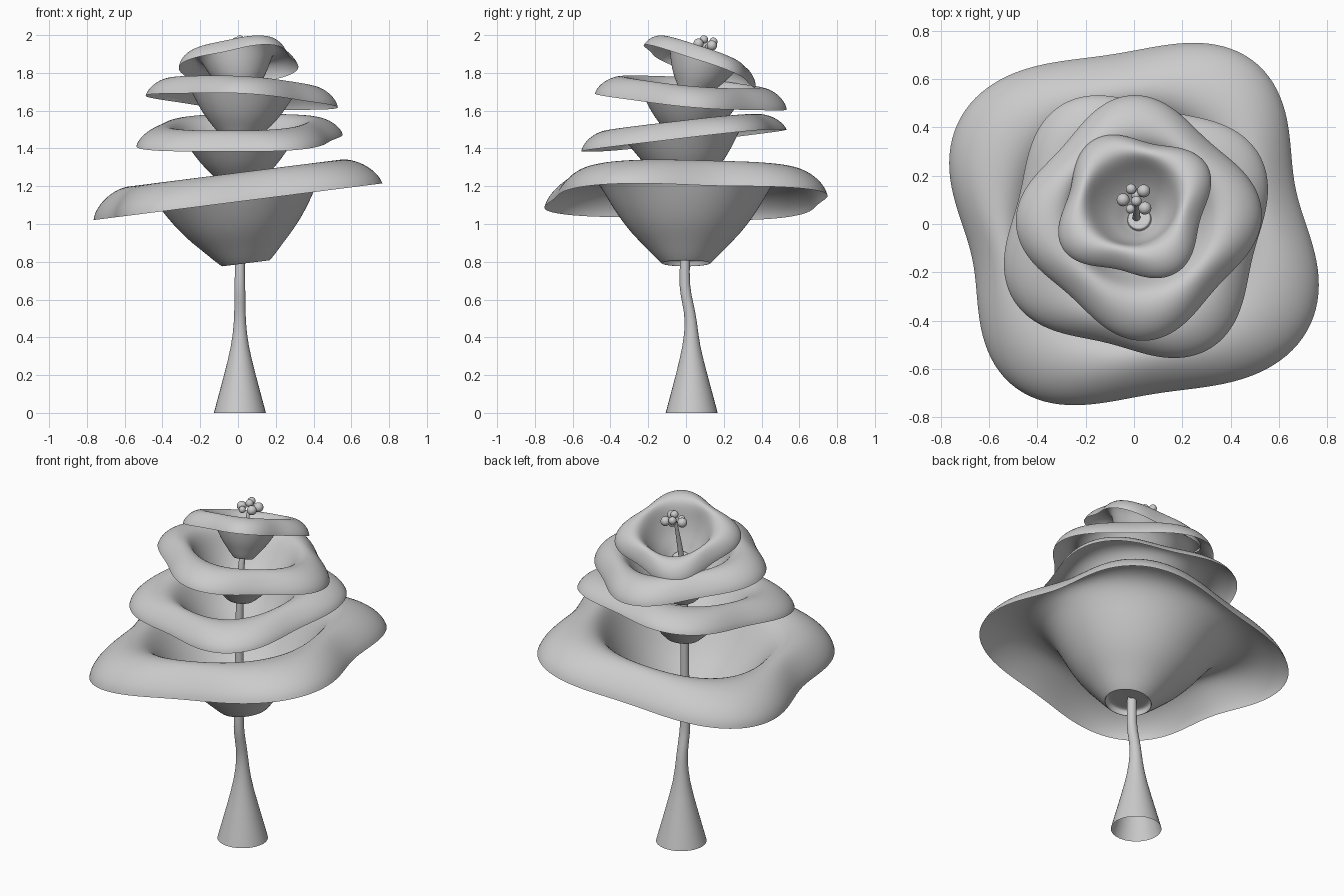
import bpy, bmesh, math
from mathutils import Vector, Matrix

cube = bpy.data.objects.get("Cube")
if cube:
    bpy.data.objects.remove(cube, do_unlink=True)

grey = bpy.data.materials.new("soft_grey")
grey.use_nodes = True
colour = (0.6, 0.6, 0.6, 1)
grey.diffuse_color = colour
grey.node_tree.nodes["Principled BSDF"].inputs["Base Color"].default_value = colour


def loft(name, rings, levels):
    """Skin a list of closed rings into an open, smooth sheet."""
    bm = bmesh.new()
    loops = [[bm.verts.new(p) for p in ring] for ring in rings]
    for low, high in zip(loops, loops[1:]):
        n = len(low)
        for i in range(n):
            j = (i + 1) % n
            bm.faces.new((low[i], low[j], high[j], high[i]))
    for f in bm.faces:
        f.smooth = True
    mesh = bpy.data.meshes.new(name)
    bm.to_mesh(mesh)
    bm.free()
    mesh.materials.append(grey)
    obj = bpy.data.objects.new(name, mesh)
    bpy.context.collection.objects.link(obj)
    mod = obj.modifiers.new("smooth", "SUBSURF")
    mod.levels = mod.render_levels = levels
    return obj


# Flower tier profile above the floor: radius and height relative to the rim
PROFILE = [(0.21, -0.9), (0.29, -0.7), (0.4, -0.44), (0.51, -0.06), (0.58, 0.5), (0.65, 0.93),
           (0.74, 1.06), (0.84, 0.93), (0.93, 0.6), (0.985, 0.24), (1.0, 0.0)]


def tier(name, centre, radius, lobe, turn, rise, depth, slope, base, skew=0):
    """Bowl with a recessed floor and a four-lobed, turned-down rim, tilted by its slopes."""
    normal = Vector((-slope[0], -slope[1], 1)).normalized()
    tilt = Vector((0, 0, 1)).rotation_difference(normal).to_matrix().to_4x4()
    place = Matrix.Translation(centre) @ tilt
    foot = base / radius
    floor = [(0.01, -0.9), (foot * 0.8, -0.9), (foot * 0.94, -0.91), (foot * 0.99, -1), (foot, -1)]
    rings = []
    for r, h in floor + PROFILE:
        t = max(0, (r - 0.52) / 0.48)
        weight = t * t * (3 - 2 * t)
        z = h * (rise if h > 0 else depth)
        ring = []
        for i in range(40):
            a = math.tau * i / 40
            wave = lobe * math.cos(4 * (a - math.radians(turn)))
            wave -= skew * math.sin(4 * a) * math.cos(a) ** 2
            rad = radius * r + weight * wave
            ring.append(place @ Vector((rad * math.cos(a), rad * math.sin(a), z)))
        rings.append(ring)
    return loft(name, rings, 2)


tier("bottom_tier", (0, 0, 1.118), 0.774, 0.067, 53, 0.15, 0.33, (0.127, 0), 0.127, skew=0.032)
tier("lower_middle_tier", (0.008, -0.011, 1.442), 0.548, 0.05, 31, 0.095, 0.24, (0.025, 0.113), 0.085)
tier("upper_middle_tier", (0.02, 0.025, 1.648), 0.473, 0.042, 3, 0.102, 0.21, (-0.059, -0.085), 0.075)
tier("top_tier", (0.003, 0.072, 1.828), 0.315, 0.034, 31, 0.082, 0.16, (0.13, -0.36), 0.05)

# Stem with a flared open foot: y, z, radius
STEM = [(0.03, 0, 0.141), (0.03, 0.02, 0.136), (0.03, 0.2, 0.086), (0.028, 0.36, 0.044),
        (0.028, 0.49, 0.031), (0.01, 0.58, 0.03), (-0.01, 0.67, 0.029), (-0.005, 0.8, 0.026),
        (0, 1.2, 0.023), (0, 1.5, 0.02), (0.02, 1.68, 0.018), (0.085, 1.93, 0.009)]
loft("stem", [[Vector((0.01 + r * math.cos(k * math.tau / 16), y + r * math.sin(k * math.tau / 16), z))
               for k in range(16)] for y, z, r in STEM], 1)

# Cluster of round stamens: x, y, z, radius
STAMENS = [(0.04, 0.137, 1.945, 0.027), (-0.012, 0.145, 1.965, 0.022), (-0.045, 0.1, 1.945, 0.027),
           (0.01, 0.095, 1.977, 0.022), (0.045, 0.066, 1.955, 0.027), (-0.015, 0.062, 1.945, 0.019),
           (0.008, 0.12, 1.935, 0.02)]
for n, (x, y, z, r) in enumerate(STAMENS):
    bpy.ops.mesh.primitive_uv_sphere_add(segments=16, ring_count=10, radius=r, location=(x, y, z))
    ball = bpy.context.object
    ball.name = f"stamen_{n + 1}"
    ball.data.materials.append(grey)
    bpy.ops.object.shade_smooth()
